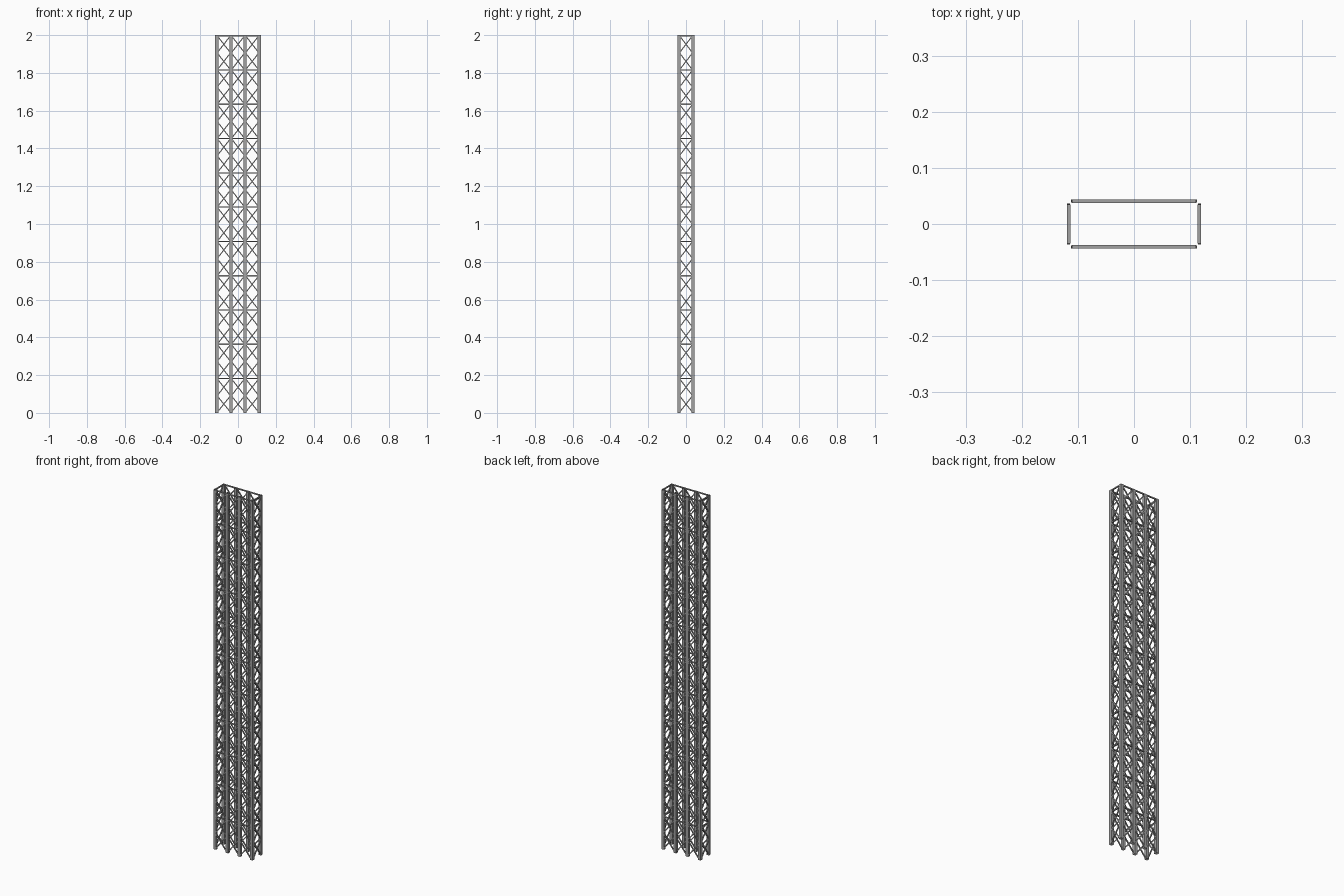
import bpy, bmesh
from math import sqrt, pi
from mathutils import Vector, Matrix

cube = bpy.data.objects.get("Cube")
if cube:
    bpy.data.objects.remove(cube, do_unlink=True)

HEIGHT = 2.0
LEVELS = 11
HX, HY = 0.1125, 0.0368      # post centres
POST, BAR, BRACE = 0.008, 0.0031, 0.0027   # half widths of the square tubes
OFFSET = 0.0039              # bracing sits slightly outside the post centres
INSET = 0.002                # bracing stops just short of the post centres
STEP = (HEIGHT - BAR) / LEVELS

steel = bpy.data.materials.new("steel_grey")
steel.use_nodes = True
colour = (0.36, 0.36, 0.36, 1)
steel.diffuse_color = colour
steel.node_tree.nodes["Principled BSDF"].inputs["Base Color"].default_value = colour


def square_tube(bm, a, b, half, normal):
    """Add an open-ended square tube from a to b, one side facing normal."""
    a, b = Vector(a), Vector(b)
    along = (b - a).normalized()
    across = along.cross(normal)
    frame = Matrix((normal, across, along)).transposed().to_4x4()
    frame.translation = (a + b) / 2
    bmesh.ops.create_cone(bm, cap_ends=False, segments=4, depth=(b - a).length,
                          radius1=half * sqrt(2), radius2=half * sqrt(2),
                          matrix=frame @ Matrix.Rotation(pi / 4, 4, 'Z'))


def build(name, rods, half, normal):
    bm = bmesh.new()
    for a, b in rods:
        square_tube(bm, a, b, half, Vector(normal))
    bmesh.ops.recalc_face_normals(bm, faces=bm.faces)
    mesh = bpy.data.meshes.new(name)
    bm.to_mesh(mesh)
    bm.free()
    mesh.materials.append(steel)
    obj = bpy.data.objects.new(name, mesh)
    bpy.context.collection.objects.link(obj)


# Upright posts along both long sides
columns = [HX * (2 * i / 3 - 1) for i in range(4)]
build("posts", [((x, y, 0), (x, y, HEIGHT)) for x in columns for y in (-HY, HY)],
      POST, (0, -1, 0))

# Each wall: a name, its post positions, its normal, and a map from (along, z) to space
walls = [
    ("front", columns, (0, -1, 0), lambda u, z: (u, -HY - OFFSET, z)),
    ("back", columns, (0, 1, 0), lambda u, z: (u, HY + OFFSET, z)),
    ("left", [-HY, HY], (1, 0, 0), lambda u, z: (HX + OFFSET, u, z)),
    ("right", [-HY, HY], (-1, 0, 0), lambda u, z: (-HX - OFFSET, u, z)),
]

for side, stops, normal, place in walls:
    # Horizontal bars at the top of every level
    left, right = stops[0] + INSET, stops[-1] - INSET
    bars = [(place(left, k * STEP), place(right, k * STEP))
            for k in range(1, LEVELS + 1)]
    build(side + "_horizontal_bars", bars, BAR, normal)

    # Two crossed braces stacked in every bay of every level
    braces = []
    for post_a, post_b in zip(stops, stops[1:]):
        u0, u1 = post_a + INSET, post_b - INSET
        for k in range(LEVELS * 2):
            z0 = max(k * STEP / 2, BAR)
            z1 = (k + 1) * STEP / 2
            braces += [(place(u0, z0), place(u1, z1)), (place(u1, z0), place(u0, z1))]
    build(side + "_cross_braces", braces, BRACE, normal)
